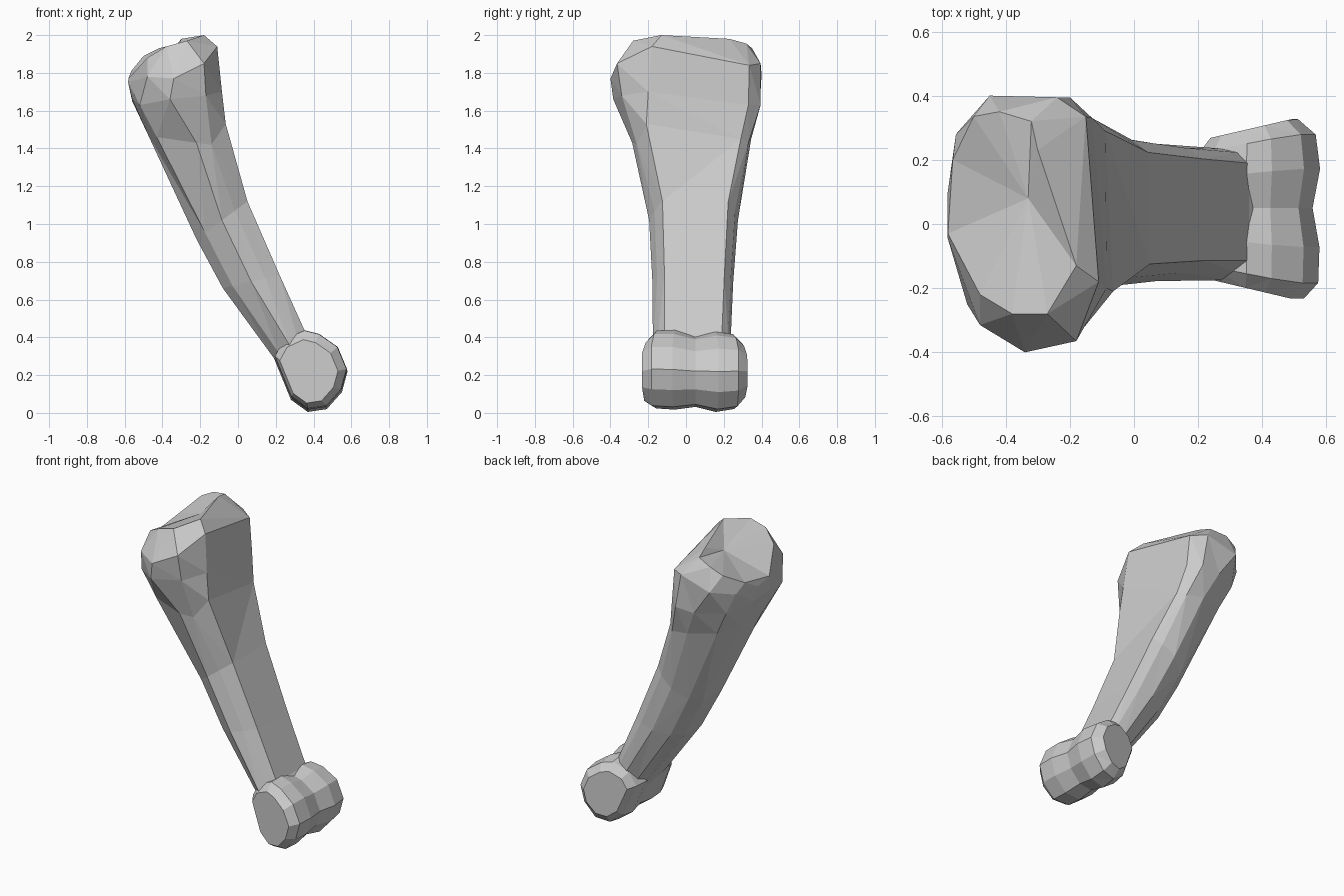
import bpy, bmesh
from mathutils import Vector


def loft(name, rings, end_tip=None):
    """Skin a list of equal-length rings; the last may close to a tip point."""
    bm = bmesh.new()
    vr = [[bm.verts.new(p) for p in r] for r in rings]
    n = len(vr[0])
    for a, b in zip(vr, vr[1:]):
        for i in range(n):
            j = (i + 1) % n
            bm.faces.new((a[i], a[j], b[j], b[i]))
    bm.faces.new(vr[0])
    if end_tip:
        t = bm.verts.new(end_tip)
        for i in range(n):
            bm.faces.new((vr[-1][i], vr[-1][(i + 1) % n], t))
    else:
        bm.faces.new(vr[-1])
    bmesh.ops.triangulate(bm, faces=[f for f in bm.faces if len(f.verts) == 4])
    bmesh.ops.recalc_face_normals(bm, faces=bm.faces)
    me = bpy.data.meshes.new(name)
    bm.to_mesh(me)
    bm.free()
    ob = bpy.data.objects.new(name, me)
    bpy.context.collection.objects.link(ob)
    return ob


# Shaft cross-section: u runs from the -x side to the +x side, v across y
SECTION = [(0, -.4), (.17, -.72), (.5, -1), (.75, -.88), (1, -.7),
           (.98, .78), (.8, .94), (.5, 1), (.17, .78), (0, .42)]


def shaft_ring(lx, lz, rx, rz, y0, y1):
    c, h = (y0 + y1) / 2, (y1 - y0) / 2
    return [(lx + (rx - lx) * u, c + h * v, lz + (rz - lz) * u) for u, v in SECTION]


shaft = [shaft_ring(*r) for r in (
    (.28, .16, .44, .32, -.13, .19),
    (.19, .29, .36, .42, -.175, .235),
    (-.08, .66, .22, .73, -.178, .25),
    (-.22, .92, .05, 1.12, -.195, .275),
)]

# Upper head: neck, lower swell, widest line, rim of the tilted joint surface
neck = [(-.48, -.10, 1.48), (-.43, -.23, 1.46), (-.22, -.285, 1.43), (-.14, -.26, 1.42),
        (-.065, -.21, 1.53), (-.09, .29, 1.45), (-.13, .33, 1.43), (-.25, .345, 1.45),
        (-.42, .28, 1.47), (-.48, .12, 1.48)]
swell = [(-.56, -.05, 1.66), (-.52, -.25, 1.63), (-.36, -.385, 1.66), (-.17, -.34, 1.68),
         (-.085, -.20, 1.70), (-.13, .33, 1.63), (-.20, .395, 1.63), (-.33, .39, 1.62),
         (-.50, .30, 1.63), (-.56, .10, 1.65)]
widest = [(-.582, -.04, 1.75), (-.48, -.315, 1.78), (-.34, -.40, 1.77), (-.18, -.365, 1.85),
          (-.11, -.18, 1.94), (-.15, .335, 1.84), (-.24, .395, 1.85), (-.45, .40, 1.79),
          (-.555, .28, 1.76), (-.582, .09, 1.75)]
rim = [(-.58, -.03, 1.77), (-.48, -.22, 1.88), (-.38, -.28, 1.94), (-.27, -.28, 1.97),
       (-.18, -.13, 2.0), (-.30, .23, 1.98), (-.32, .32, 1.955), (-.42, .35, 1.93),
       (-.50, .335, 1.89), (-.565, .20, 1.81)]
loft("bone_shaft_and_head", shaft + [neck, swell, widest, rim], end_tip=(-.33, .08, 1.915))

# Lower joint: side profile swept along y with a groove between two lobes
PROFILE = [(.19, .29), (.28, .07), (.37, .005), (.47, .02), (.55, .11),
           (.58, .22), (.53, .34), (.43, .41), (.35, .43), (.24, .38)]
CENTRE = Vector((.385, .23))


def joint_ring(y, s, dx=0, dz=0):
    ring = []
    for p in PROFILE:
        q = CENTRE + (Vector(p) - CENTRE) * s
        spread = 1 + .85 * (min(q.x, .5) - .48)          # lobes fan out toward +x
        ring.append((q.x + dx, .05 + (y - .05) * spread, q.y + dz))
    return ring


loft("lower_joint", [joint_ring(*r) for r in (
    (-.228, .79, -.01), (-.18, .97, 0, .012), (-.07, .99, 0, .01), (.05, .88),
    (.17, 1.0), (.275, .93), (.322, .70, -.01))])
